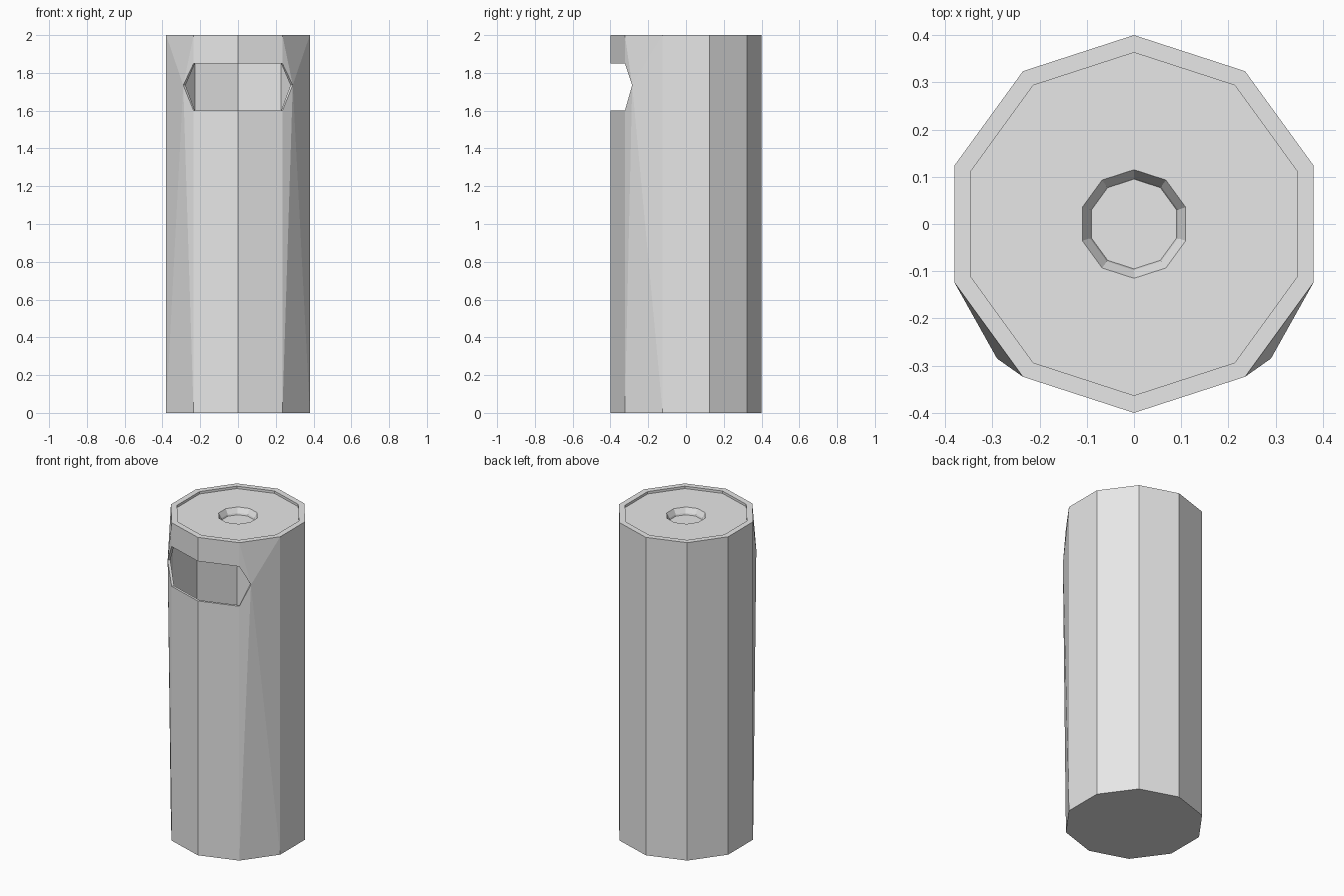
import bpy, bmesh, math

if "Cube" in bpy.data.objects:
    bpy.data.objects.remove(bpy.data.objects["Cube"])

SIDES = 10

grey = bpy.data.materials.new("light_grey")
grey.diffuse_color = (0.8, 0.8, 0.8, 1.0)
grey.use_nodes = True
grey.node_tree.nodes["Principled BSDF"].inputs["Base Color"].default_value = grey.diffuse_color

bm = bmesh.new()


def ring(radius, z):
    """Ten-sided ring; index 0 is the front corner (-y), counted anticlockwise."""
    return [bm.verts.new((radius * math.sin(math.tau * i / SIDES),
                          -radius * math.cos(math.tau * i / SIDES), z))
            for i in range(SIDES)]


def bridge(lower, upper, skip=()):
    for i in range(SIDES):
        if i not in skip:
            j = (i + 1) % SIDES
            bm.faces.new((lower[i], lower[j], upper[j], upper[i]))


# Outer walls; the four front panels around the slot are made separately
bottom, top = ring(0.4, 0), ring(0.4, 2)
front = (8, 9, 0, 1)
bridge(bottom, top, skip=front)
bm.faces.new(bottom[::-1])

# Raised rim, sunken lid and stepped central socket
last = top
for radius, z in ((0.363, 2.0), (0.363, 1.985), (0.115, 1.985),
                  (0.098, 1.955), (0.095, 1.945)):
    new = ring(radius, z)
    bridge(last, new)
    last = new
bm.faces.new(last)

# Slot edges across the two front panels
sill = {i: bm.verts.new((*bottom[i].co.xy, 1.6)) for i in (9, 0, 1)}
lintel = {i: bm.verts.new((*bottom[i].co.xy, 1.85)) for i in (9, 0, 1)}
for i, j in ((9, 0), (0, 1)):
    bm.faces.new((bottom[i], bottom[j], sill[j], sill[i]))
    bm.faces.new((lintel[i], lintel[j], top[j], top[i]))

# Side panels pulled out to a pointed slot end
for near, far, sx in ((1, 2, 1), (9, 8, -1)):
    tip = bm.verts.new((sx * 0.29, -0.285, 1.735))
    for tri in ((bottom[near], bottom[far], tip), (bottom[near], tip, sill[near]),
                (bottom[far], top[far], tip), (tip, top[far], top[near]),
                (tip, top[near], lintel[near])):
        bm.faces.new(tri)

bmesh.ops.recalc_face_normals(bm, faces=bm.faces)
# Make the bottom face point down so the whole shell points outward
bm.faces.ensure_lookup_table()
base = next(f for f in bm.faces if all(v.co.z < 0.001 for v in f.verts))
if base.normal.z > 0:
    bmesh.ops.reverse_faces(bm, faces=bm.faces)

mesh = bpy.data.meshes.new("canister_body")
bm.to_mesh(mesh)
bm.free()
mesh.materials.append(grey)
body = bpy.data.objects.new("canister_body", mesh)
bpy.context.collection.objects.link(body)

# Thin wall seen through the slot
wall = body.modifiers.new("wall_thickness", 'SOLIDIFY')
wall.thickness = 0.015
wall.offset = -1
